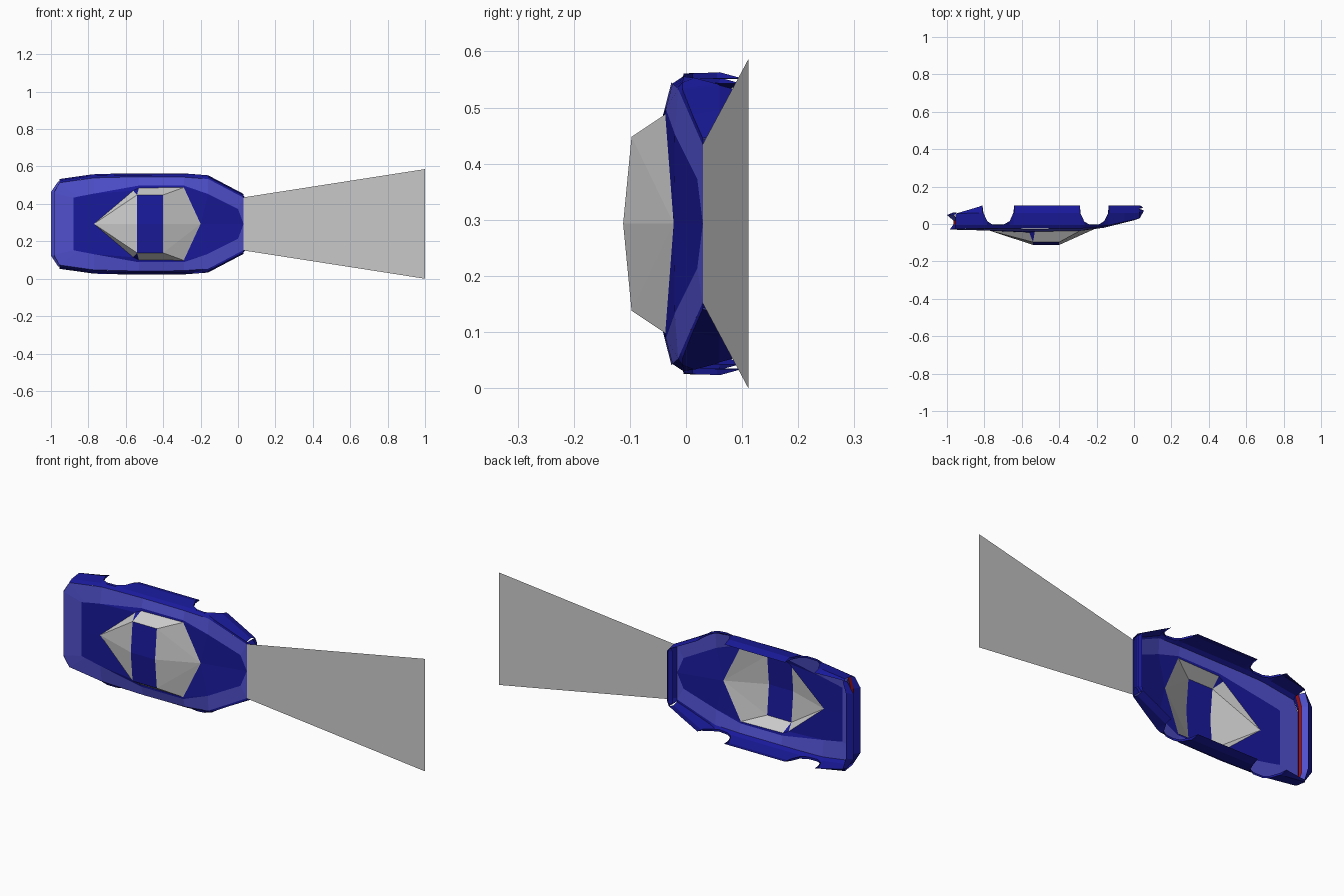
import bpy, bmesh
from mathutils import Vector

if "Cube" in bpy.data.objects:
    bpy.data.objects.remove(bpy.data.objects["Cube"])

CZ = 0.293                      # mirror plane of the car (its width runs along z)
INSIDE = Vector((-0.48, 0.08, CZ))


def paint(name, rgb):
    m = bpy.data.materials.new(name)
    m.diffuse_color = (*rgb, 1)
    m.use_nodes = True
    m.node_tree.nodes["Principled BSDF"].inputs["Base Color"].default_value = m.diffuse_color
    return m


NAVY = paint("navy", (0.01, 0.01, 0.33))
BLUE = paint("light_blue", (0.08, 0.08, 0.62))
RED = paint("red", (0.4, 0.005, 0.005))


def shell(name, faces, mat=None):
    """Faces of (x, half_width, y) points, mirrored over the centre plane."""
    bm = bmesh.new()
    verts = {}

    def vert(x, h, y, s):
        co = (round(x, 4), round(y, 4), round(CZ + s * h, 4))
        if co not in verts:
            verts[co] = bm.verts.new(co)
        return verts[co]

    for f in faces:
        for s in (1, -1):
            vs = list(dict.fromkeys(vert(*p, s) for p in f))
            if len(vs) > 2 and not bm.faces.get(vs):
                face = bm.faces.new(vs)
                face.normal_update()
                if face.normal.dot(face.calc_center_median() - INSIDE) < 0:
                    face.normal_flip()
    me = bpy.data.meshes.new(name)
    bm.to_mesh(me)
    bm.free()
    ob = bpy.data.objects.new(name, me)
    bpy.context.collection.objects.link(ob)
    if mat:
        me.materials.append(mat)
    return ob


def bridge(a, b):
    return [(a[i], a[i + 1], b[i + 1], b[i]) for i in range(len(a) - 1)]


# Rails running from tail to nose: inner deck line and outer shoulder line
inner = [(-.88, 0, -.032), (-.88, .14, -.032), (-.86, .145, -.032), (-.77, .162, -.034),
         (-.53, .205, -.038), (-.29, .205, -.036), (-.16, .16, -.02), (0, .08, .02), (.03, 0, .03)]
outer = [(-.985, 0, -.03), (-.985, .165, -.03), (-.955, .22, -.026), (-.77, .246, -.024),
         (-.53, .252, -.026), (-.29, .25, -.024), (-.16, .24, -.014), (.03, .14, .03), (.03, 0, .03)]
shell("shoulder_frame", bridge(inner, outer), BLUE)

# Cabin corner points
tail, nose = (-.77, 0, -.036), (-.2, 0, -.022)
base_r, base_f = (-.53, .192, -.04), (-.29, .195, -.037)
roof_r, roof_f = (-.54, .155, -.097), (-.4, .155, -.097)
mid_r, mid_f = (-.54, 0, -.112), (-.4, 0, -.112)
pillar = (-.56, .178, -.045)

# Decks around the cabin opening
shell("rear_deck", [(inner[0], inner[1], inner[2], inner[3], tail),
                    (tail, inner[3], pillar), (pillar, inner[3], inner[4], base_r)], NAVY)
shell("window_sill", [(base_r, base_f, inner[5], inner[4])], NAVY)
shell("hood", [(base_f, inner[5], inner[6]), (base_f, inner[6], nose),
               (nose, inner[6], inner[7]), (nose, inner[7], inner[8])], NAVY)

# Cabin
shell("roof", [(mid_r, mid_f, roof_f, roof_r)], NAVY)
shell("rear_pillars", [(roof_r, base_r, pillar)], NAVY)
shell("windshield", [(mid_f, roof_f, nose), (roof_f, base_f, nose)])
shell("rear_window", [(mid_r, roof_r, tail), (roof_r, pillar, tail)])
shell("side_windows", [(roof_r, roof_f, base_f, base_r)])


def shoulder(x):
    """Point on the outer shoulder line at x."""
    for p, q in zip(outer[2:8], outer[3:8]):
        if p[0] <= x <= q[0]:
            t = (x - p[0]) / (q[0] - p[0])
            return tuple(u + t * (v - u) for u, v in zip(p, q))


# Side panels with wheel arches: (x, lower edge y)
edge = [(-.955, .055), (-.83, .092), (-.81, .1), (-.805, .06), (-.785, .015), (-.755, -.004),
        (-.7, -.004), (-.665, .015), (-.645, .06), (-.64, .1), (-.29, .1), (-.285, .055),
        (-.265, .012), (-.235, -.004), (-.19, -.004), (-.16, .015), (-.14, .055), (-.135, .1),
        (-.05, .1), (.03, .098)]
rows = [[], [], [], []]
for x, low in edge:
    _, h, y = shoulder(x)
    rows[0].append((x, h, y))
    for row, limit, out in zip(rows[1:], (-.006, .06, .1), (.012, .02, .009)):
        row.append((x, h + out, max(y, min(limit, low))))
shell("side_panels", [f for a, b in zip(rows, rows[1:]) for f in bridge(a, b)], NAVY)

# Tail: concave face with a red light strip and a bumper below it
levels = [(-.985, -.03), (-.965, -.002), (-.965, .018), (-1, .048), (-.965, .062)]
tails = [[(x, 0, y), (x, .17, y), (-.955 + (x + .985) * .4, .228 if i else .22, y if i else -.026)]
         for i, (x, y) in enumerate(levels)]
for i, (name, mat) in enumerate((("tail_top", NAVY), ("tail_light", RED),
                                 ("rear_bumper", BLUE), ("bumper_underside", NAVY))):
    shell(name, bridge(tails[i], tails[i + 1]), mat)

# Nose: face below the hood with a grooved bumper
fronts = [[(x, 0, y), (x, .13, y), (.03, .15, y)]
          for x, y in ((.03, .03), (.05, .065), (.05, .074), (.02, .08), (.05, .086), (.035, .098))]
shell("front_bumper", [f for a, b in zip(fronts, fronts[1:]) for f in bridge(a, b)], NAVY)

# Flat headlight beam
shell("headlight_beam", [((.03, 0, .03), (.03, .142, .03), (1, .293, .111), (1, 0, .111))])
